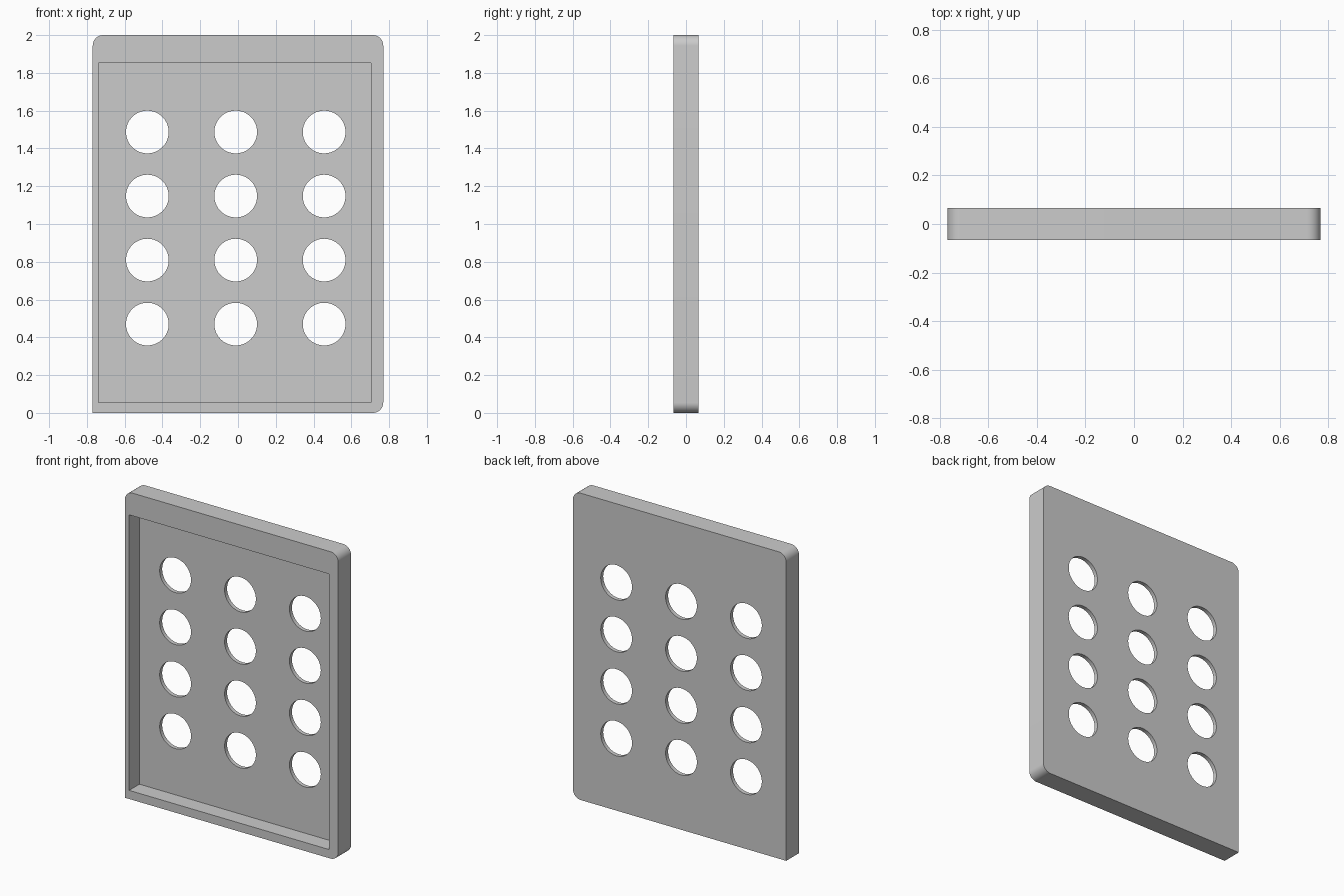
import bpy, bmesh, math
from mathutils import Matrix, Vector

if "Cube" in bpy.data.objects:
    bpy.data.objects.remove(bpy.data.objects["Cube"])

W, H, T = 0.769, 2.0, 0.066      # half width, height, half thickness
R = 0.055                        # corner radius
FLOOR = 0.04                     # y of the recess floor

grey = bpy.data.materials.new("light_grey")
grey.diffuse_color = (0.6, 0.6, 0.6, 1)
grey.use_nodes = True
grey.node_tree.nodes["Principled BSDF"].inputs["Base Color"].default_value = grey.diffuse_color


def make_object(name, bm):
    bmesh.ops.recalc_face_normals(bm, faces=bm.faces[:])
    mesh = bpy.data.meshes.new(name)
    bm.to_mesh(mesh)
    bm.free()
    obj = bpy.data.objects.new(name, mesh)
    bpy.context.collection.objects.link(obj)
    return obj


def prism(name, outline, y0, y1):
    bm = bmesh.new()
    face = bm.faces.new([bm.verts.new((x, y0, z)) for x, z in outline])
    ext = bmesh.ops.extrude_face_region(bm, geom=[face])
    moved = [g for g in ext["geom"] if isinstance(g, bmesh.types.BMVert)]
    bmesh.ops.translate(bm, verts=moved, vec=(0, y1 - y0, 0))
    return make_object(name, bm)


# Panel outline: three rounded corners, the lower left one is square
outline = [(-W, 0)]
for cx, cz, start in ((W - R, R, -90), (W - R, H - R, 0), (R - W, H - R, 90)):
    for i in range(13):
        a = math.radians(start + i * 7.5)
        outline.append((cx + R * math.cos(a), cz + R * math.sin(a)))
panel = prism("panel", outline, -T, T)
panel.data.materials.append(grey)

# Shallow tray recessed into the front
x0, x1, z0, z1 = -0.739, 0.704, 0.056, 1.852
recess = prism("recess_cutter", [(x0, z0), (x1, z0), (x1, z1), (x0, z1)], -0.2, FLOOR)

# Grid of round through holes, 3 columns by 4 rows
bm = bmesh.new()
for col in range(3):
    for row in range(4):
        pos = Vector((-0.48 + 0.468 * col, 0, 0.47 + 0.339 * row))
        bmesh.ops.create_cone(
            bm, cap_ends=True, segments=64, radius1=0.113, radius2=0.113, depth=0.6,
            matrix=Matrix.Translation(pos) @ Matrix.Rotation(math.pi / 2, 4, "X"))
holes = make_object("hole_cutter", bm)

# Cut, then remove the cutters
bpy.context.view_layer.objects.active = panel
panel.select_set(True)
for cutter in (recess, holes):
    cutter.hide_render = True
    mod = panel.modifiers.new("cut", "BOOLEAN")
    mod.operation = "DIFFERENCE"
    mod.solver = "EXACT"
    mod.object = cutter
    bpy.ops.object.modifier_apply(modifier=mod.name)
    bpy.data.objects.remove(cutter)

bpy.ops.object.shade_smooth_by_angle(angle=math.radians(30))
